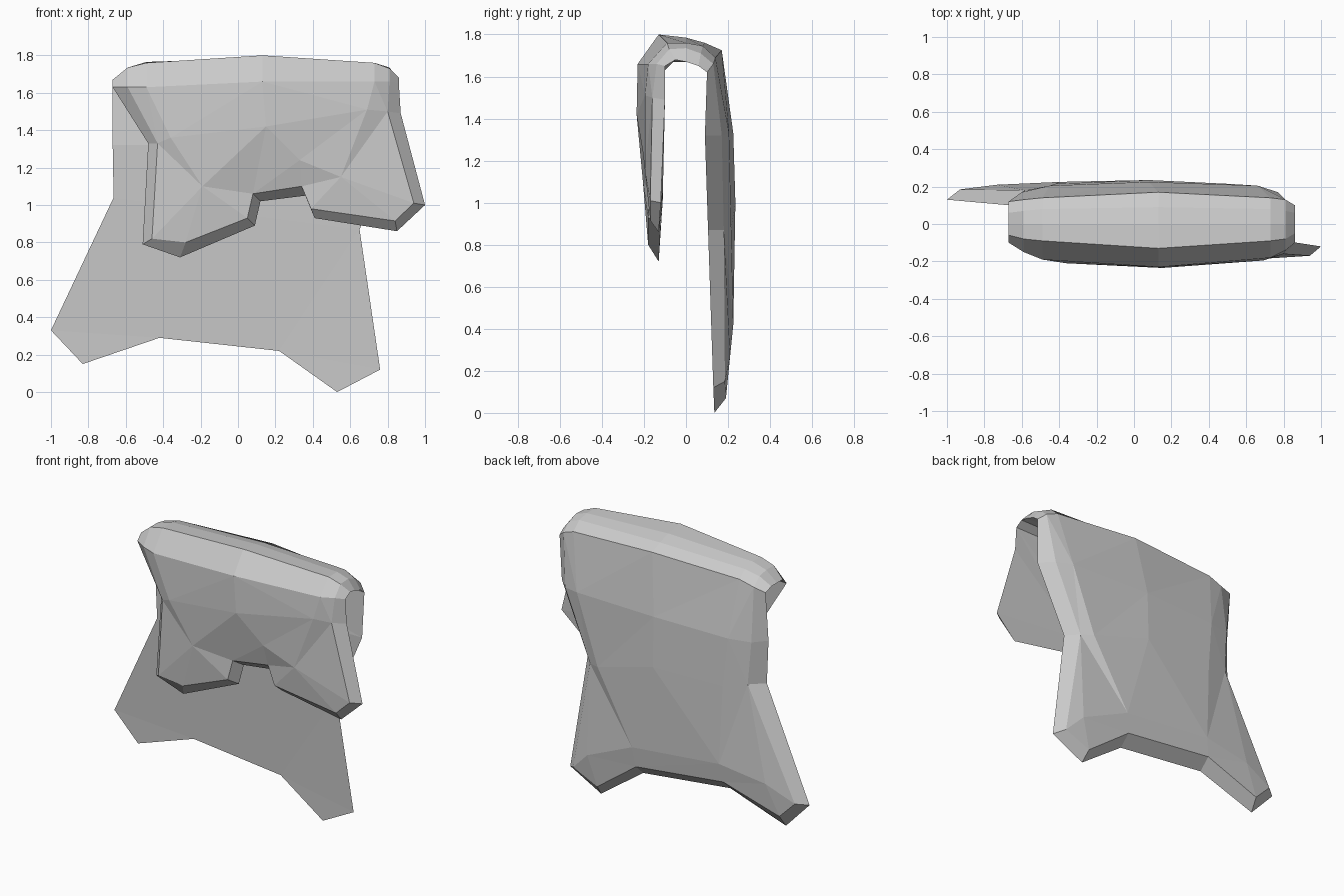
import bpy, bmesh
from mathutils import Vector
from mathutils.geometry import delaunay_2d_cdt

bm = bmesh.new()

def face(pts):
    bm.faces.new([bm.verts.new(p) for p in pts])

def fill(loop, inner=()):
    """Triangulate a closed x/z outline, passing through extra inner points."""
    pts = list(loop) + list(inner)
    n = len(loop)
    edges = [(i, (i + 1) % n) for i in range(n)]
    out = delaunay_2d_cdt([Vector((p[0], p[2])) for p in pts], edges, [], 1, 1e-5)
    for f in out[2]:
        if all(out[3][i] for i in f):
            face([pts[out[3][i][0]] for i in f])

# Folded ridge: cross-sections (y, z) from front to back, at stations along x
sections = [
    (-.67, [(-.10, 1.63), (-.06, 1.67), (0, 1.67), (.06, 1.67), (.12, 1.65)]),
    (-.59, [(-.15, 1.63), (-.08, 1.735), (0, 1.735), (.07, 1.72), (.13, 1.67)]),
    (-.49, [(-.19, 1.63), (-.09, 1.76), (0, 1.765), (.08, 1.745), (.14, 1.70)]),
    (.13, [(-.23, 1.66), (-.13, 1.80), (0, 1.785), (.09, 1.76), (.17, 1.725)]),
    (.73, [(-.18, 1.66), (-.09, 1.76), (0, 1.76), (.08, 1.745), (.14, 1.69)]),
    (.81, [(-.14, 1.66), (-.08, 1.73), (0, 1.735), (.07, 1.71), (.13, 1.66)]),
    (.86, [(-.10, 1.65), (-.05, 1.68), (0, 1.67), (.06, 1.65), (.10, 1.62)]),
]
grid = [[(x, y, z) for y, z in prof] for x, prof in sections]
for pairs in (zip(grid, grid[1:]), [(grid[0], grid[-1])]):   # outside, then underside
    for a, b in pairs:
        for j in range(4):
            face([a[j], b[j], b[j + 1], a[j + 1]])

def flap(row, rim, panel, inner):
    """Hanging flap: flat lining, bevelled rim and raised outer panel."""
    top = [g[row] for g in grid]
    rim = [top[0]] + rim + [top[-1]]
    panel = [top[1]] + panel + [top[-2]]
    for i in range(len(rim) - 1):
        face([rim[i], rim[i + 1], panel[i + 1], panel[i]])
    fill(rim)
    fill(panel + top[-3:1:-1], inner)

# Short front flap with a notched hem
flap(0,
     [(-.48, -.12, 1.33), (-.51, -.13, .79), (-.31, -.13, .72), (.09, -.12, .89),
      (.12, -.11, 1.02), (.36, -.11, 1.05), (.41, -.12, .93), (.85, -.13, .86),
      (1.0, -.12, 1.0), (.87, -.10, 1.49)],
     [(-.43, -.18, 1.33), (-.46, -.18, .82), (-.28, -.18, .80), (.05, -.18, .93),
      (.08, -.17, 1.06), (.34, -.17, 1.10), (.39, -.175, .98), (.84, -.17, .915),
      (.94, -.17, 1.01), (.80, -.16, 1.50)],
     [(-.36, -.21, 1.36), (.15, -.235, 1.42), (.69, -.195, 1.51),
      (-.19, -.205, 1.10), (.33, -.205, 1.24), (.55, -.195, 1.15)])

# Long back flap with spread corners
flap(4,
     [(-.67, .09, 1.32), (-.665, .10, 1.04), (-1.0, .13, .33), (-.83, .135, .15),
      (-.42, .135, .29), (.22, .135, .22), (.53, .135, 0), (.76, .13, .12),
      (.65, .105, .87), (.85, .09, 1.32)],
     [(-.60, .17, 1.32), (-.58, .18, 1.04), (-.93, .185, .34), (-.82, .19, .23),
      (-.42, .21, .36), (.22, .21, .29), (.52, .19, .07), (.70, .185, .15),
      (.58, .18, .87), (.77, .17, 1.32)],
     [(-.45, .205, 1.32), (.08, .225, 1.33), (.66, .205, 1.33), (-.42, .215, 1.0),
      (.08, .235, 1.0), (.50, .215, .88), (-.73, .21, .43), (.58, .21, .27),
      (.24, .225, .42), (-.40, .225, .48)])

bmesh.ops.remove_doubles(bm, verts=bm.verts[:], dist=1e-4)
bmesh.ops.recalc_face_normals(bm, faces=bm.faces[:])
mesh = bpy.data.meshes.new("draped_hide")
bm.to_mesh(mesh)
bm.free()
bpy.context.collection.objects.link(bpy.data.objects.new("draped_hide", mesh))
